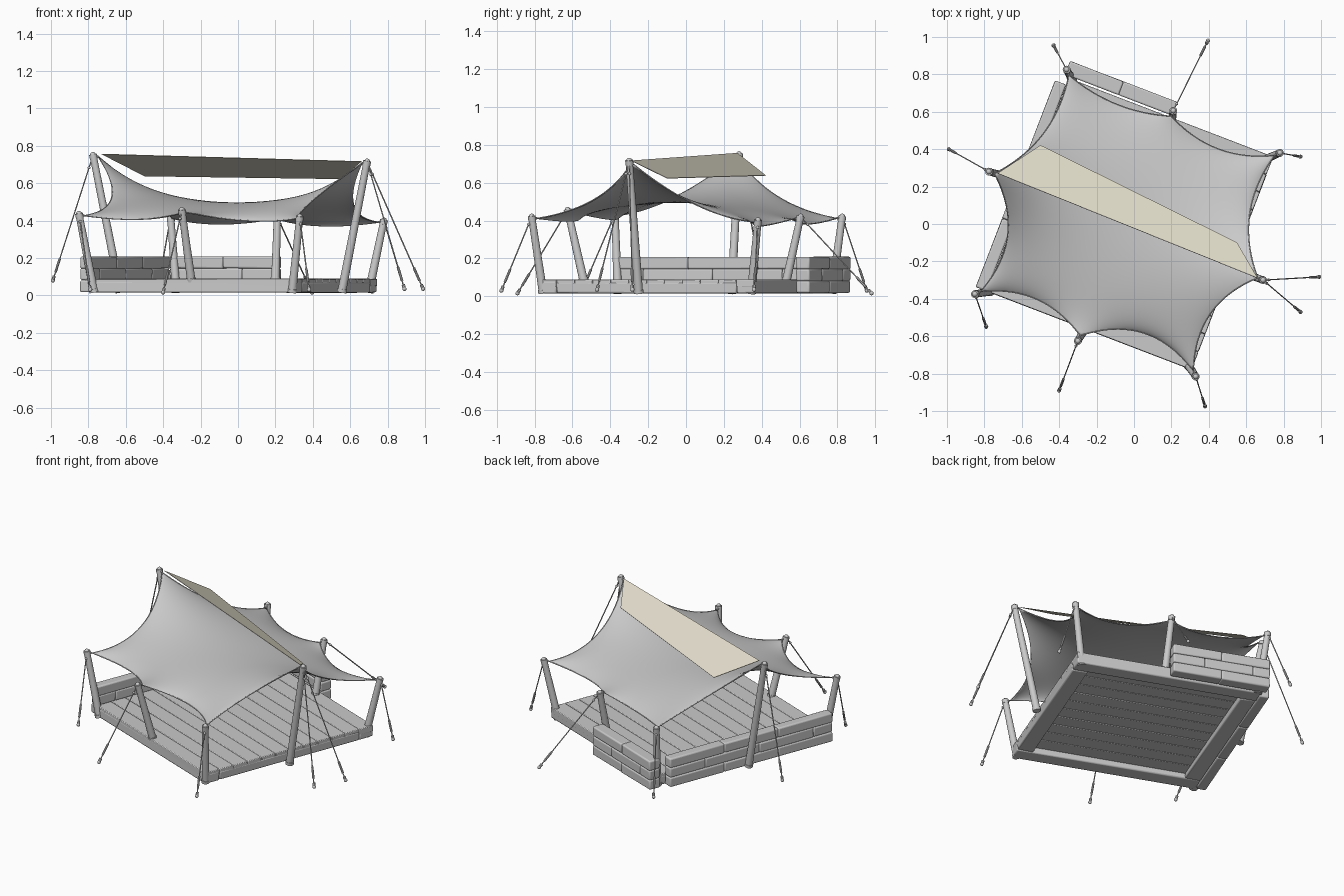
import bpy, bmesh, math, random
from mathutils import Vector, Matrix

if "Cube" in bpy.data.objects:
    bpy.data.objects.remove(bpy.data.objects["Cube"])
random.seed(4)

def material(name, rgb):
    m = bpy.data.materials.new(name)
    m.diffuse_color = (*rgb, 1)
    m.use_nodes = True
    m.node_tree.nodes["Principled BSDF"].inputs["Base Color"].default_value = m.diffuse_color
    return m

GREY = material("neutral grey", (0.59, 0.59, 0.59))
CREAM = material("cream cloth", (0.78, 0.74, 0.61))
CENTRE = Vector((-0.02, 0, 0))
DECK = Matrix.Translation(CENTRE) @ Matrix.Rotation(math.radians(-21), 4, 'Z')

def finish(name, bm, mat=GREY, smooth=40):
    bmesh.ops.recalc_face_normals(bm, faces=bm.faces)
    me = bpy.data.meshes.new(name)
    bm.to_mesh(me)
    bm.free()
    me.materials.append(mat)
    ob = bpy.data.objects.new(name, me)
    bpy.context.collection.objects.link(ob)
    if smooth:
        bpy.ops.object.select_all(action='DESELECT')
        ob.select_set(True)
        bpy.context.view_layer.objects.active = ob
        bpy.ops.object.shade_smooth_by_angle(angle=math.radians(smooth))
    return ob

def add_box(bm, lo, hi, jitter=0.0):
    """Box between two corners in deck space, corners slightly weathered."""
    lo, hi = Vector(lo), Vector(hi)
    vs = bmesh.ops.create_cube(bm, size=1)['verts']
    for v in vs:
        p = (lo + hi) / 2 + Vector(a * b for a, b in zip(v.co, hi - lo))
        v.co = DECK @ (p + Vector(random.uniform(-jitter, jitter) for _ in range(3)))

def add_rod(bm, a, b, r1, r2=None, sides=12):
    a, b = Vector(a), Vector(b)
    rot = (b - a).to_track_quat('Z', 'Y').to_matrix().to_4x4()
    bmesh.ops.create_cone(bm, cap_ends=True, segments=sides, radius1=r1,
                          radius2=r1 if r2 is None else r2, depth=(b - a).length,
                          matrix=Matrix.Translation((a + b) / 2) @ rot)

def add_ball(bm, p, r):
    bmesh.ops.create_uvsphere(bm, u_segments=12, v_segments=8, radius=r,
                              matrix=Matrix.Translation(p))

def bevel(ob, width, segments=2):
    m = ob.modifiers.new("soft edges", 'BEVEL')
    m.width, m.segments = width, segments

# Deck frame beams
HU, HV = 0.585, 0.61
bm = bmesh.new()
for s in (-1, 1):
    add_box(bm, (-HU, s * HV - 0.1 * (s > 0), 0.016), (HU, s * HV + 0.1 * (s < 0), 0.076), 0.002)
    add_box(bm, (s * HU - 0.1 * (s > 0), -HV + 0.1, 0.016), (s * HU + 0.1 * (s < 0), HV - 0.1, 0.074), 0.002)
bevel(finish("deck_frame", bm), 0.008)

# Deck planks: one row per board across the deck
bm = bmesh.new()
ROWS = 12
w = 2 * HV / ROWS
for i in range(ROWS):
    v0 = -HV + i * w
    add_box(bm, (-HU, v0 + 0.0005, 0.05), (HU, v0 + w - 0.0005, 0.089), 0.001)
bevel(finish("deck_planks", bm), 0.004)

# Low walls outside the deck: three courses of softly rounded timbers
def low_wall(name, along_u, start, end, side0, side1, blocks):
    bm = bmesh.new()
    h = 0.19 / 3
    for c in range(3):
        step = (end - start) / blocks
        cuts = [start] + [start + step * (k + (0.35 if c % 2 else 0)) for k in range(0 if c % 2 else 1, blocks)] + [end]
        for a, b in zip(cuts, cuts[1:]):
            z0, z1 = 0.018 + c * h, 0.018 + (c + 1) * h
            if along_u:
                add_box(bm, (a, side0, z0), (b, side1, z1), 0.0015)
            else:
                add_box(bm, (side0, a, z0), (side1, b, z1), 0.0015)
    bevel(finish(name, bm, smooth=60), 0.009, 3)

low_wall("back_wall", True, -0.612, 0.002, 0.622, 0.698, 2)
low_wall("left_wall", False, -0.61, 0.572, -0.65, -0.588, 3)

# Poles: top, foot, rope anchors (in order round the canopy)
POLES = [
    ((0.69, -0.30, 0.715), (0.555, -0.25, 0.02), [(0.99, -0.283, 0.035), (0.89, -0.47, 0.035)]),
    ((0.78, 0.38, 0.40), (0.70, 0.345, 0.02), [(0.89, 0.36, 0.035)]),
    ((0.21, 0.605, 0.42), (0.20, 0.53, 0.08), [(0.395, 0.98, 0.016)]),
    ((-0.36, 0.825, 0.42), (-0.33, 0.77, 0.02), [(-0.43, 0.955, 0.03)]),
    ((-0.775, 0.28, 0.75), (-0.63, 0.24, 0.02), [(-0.99, 0.40, 0.08)]),
    ((-0.85, -0.375, 0.435), (-0.77, -0.36, 0.02), [(-0.79, -0.55, 0.03)]),
    ((-0.30, -0.625, 0.455), (-0.25, -0.54, 0.08), [(-0.40, -0.89, 0.016)]),
    ((0.33, -0.815, 0.42), (0.29, -0.755, 0.02), [(0.38, -0.975, 0.03)]),
]
poles, caps, ropes, buckles = (bmesh.new() for _ in range(4))
corners = []
for top, foot, anchors in POLES:
    top, foot = Vector(top), Vector(foot)
    axis = (top - foot).normalized()
    add_rod(poles, foot, top, 0.023, 0.019, 16)
    # Cap, collar and foot socket
    add_rod(caps, top - axis * 0.022, top + axis * 0.004, 0.021, sides=16)
    add_ball(caps, top + axis * 0.002, 0.015)
    add_rod(caps, foot - axis * 0.004, foot + axis * 0.015, 0.026, sides=16)
    # Short lashing from cap to canopy corner
    inward = (CENTRE - top)
    inward.z = 0
    corner = top + inward.normalized() * 0.03 - Vector((0, 0, 0.008))
    corners.append(corner)
    add_rod(ropes, top, corner, 0.006, sides=6)
    for anchor in anchors:
        anchor = Vector(anchor)
        d = anchor - top
        add_rod(ropes, top, anchor, 0.0036, sides=6)
        n = d.normalized()
        # Turnbuckle and ground hook
        for off, length, r in ((0.085, 0.075, 0.007), (0.012, 0.026, 0.009)):
            p = anchor - n * off
            add_rod(buckles, p - n * length / 2, p + n * length / 2, r, sides=8)
        add_ball(buckles, anchor, 0.011)
        add_ball(ropes, top + d * 0.1, 0.008)
finish("poles", poles)
finish("pole_caps", caps)
finish("guy_ropes", ropes)
finish("rope_tensioners", buckles)

# Canopy: scalloped rim, interior filled as a stretched membrane
SCALLOP = [0.09, 0.075, 0.05, 0.08, 0.11, 0.085, 0.115, 0.10]   # inward bow per edge
SAG = [0.065, 0.03, 0.03, 0.05, 0.06, 0.03, 0.03, 0.045]        # drop per edge
LIFT = 0.032                                                    # fullness in the middle
SEG, RINGS = 24, 26
rim = []
for i, a in enumerate(corners):
    b = corners[(i + 1) % 8]
    side = Vector((-(b - a).y, (b - a).x, 0)).normalized()
    for k in range(SEG):
        t = k / SEG
        bow = 4 * t * (1 - t)
        rim.append(a.lerp(b, t) + side * SCALLOP[i] * bow - Vector((0, 0, SAG[i] * bow)))
N = len(rim)
angle = [2 * math.pi * k / N for k in range(N)]
WAVES = 40
mean = sum(rim, Vector()) / N
cosv = [sum((p * math.cos(k * t) for p, t in zip(rim, angle)), Vector()) * 2 / N for k in range(WAVES)]
sinv = [sum((p * math.sin(k * t) for p, t in zip(rim, angle)), Vector()) * 2 / N for k in range(WAVES)]

def membrane(r, t):
    p = mean + Vector((0, 0, LIFT * (1 - r ** 4)))
    for k in range(1, WAVES):
        p += (cosv[k] * math.cos(k * t) + sinv[k] * math.sin(k * t)) * r ** k
    return p

bm = bmesh.new()
hub = bm.verts.new(membrane(0, 0))
rings = [[bm.verts.new(membrane(1 - (1 - j / RINGS) ** 1.4, t)) for t in angle] for j in range(1, RINGS)]
rings.append([bm.verts.new(p) for p in rim])
for k in range(N):
    n = (k + 1) % N
    bm.faces.new((hub, rings[0][k], rings[0][n]))
    for r0, r1 in zip(rings, rings[1:]):
        bm.faces.new((r0[k], r1[k], r1[n], r0[n]))
canopy = finish("canopy", bm, smooth=60)
canopy.modifiers.new("cloth thickness", 'SOLIDIFY').thickness = 0.004

# Rope hem round the canopy
cu = bpy.data.curves.new("canopy_hem", 'CURVE')
cu.dimensions, cu.bevel_depth, cu.bevel_resolution = '3D', 0.003, 1
sp = cu.splines.new('POLY')
sp.points.add(N - 1)
for pt, p in zip(sp.points, rim):
    pt.co = (*p, 1)
sp.use_cyclic_u = True
cu.materials.append(GREY)
bpy.context.collection.objects.link(bpy.data.objects.new("canopy_hem", cu))

# Cream shade strip stretched between the two tall poles
bm = bmesh.new()
quad = [(-0.73, 0.27, 0.755), (-0.50, 0.42, 0.637), (0.55, -0.10, 0.622), (0.66, -0.29, 0.715)]
bm.faces.new([bm.verts.new(p) for p in quad])
strip = finish("shade_strip", bm, CREAM, smooth=0)
strip.modifiers.new("cloth thickness", 'SOLIDIFY').thickness = 0.003
